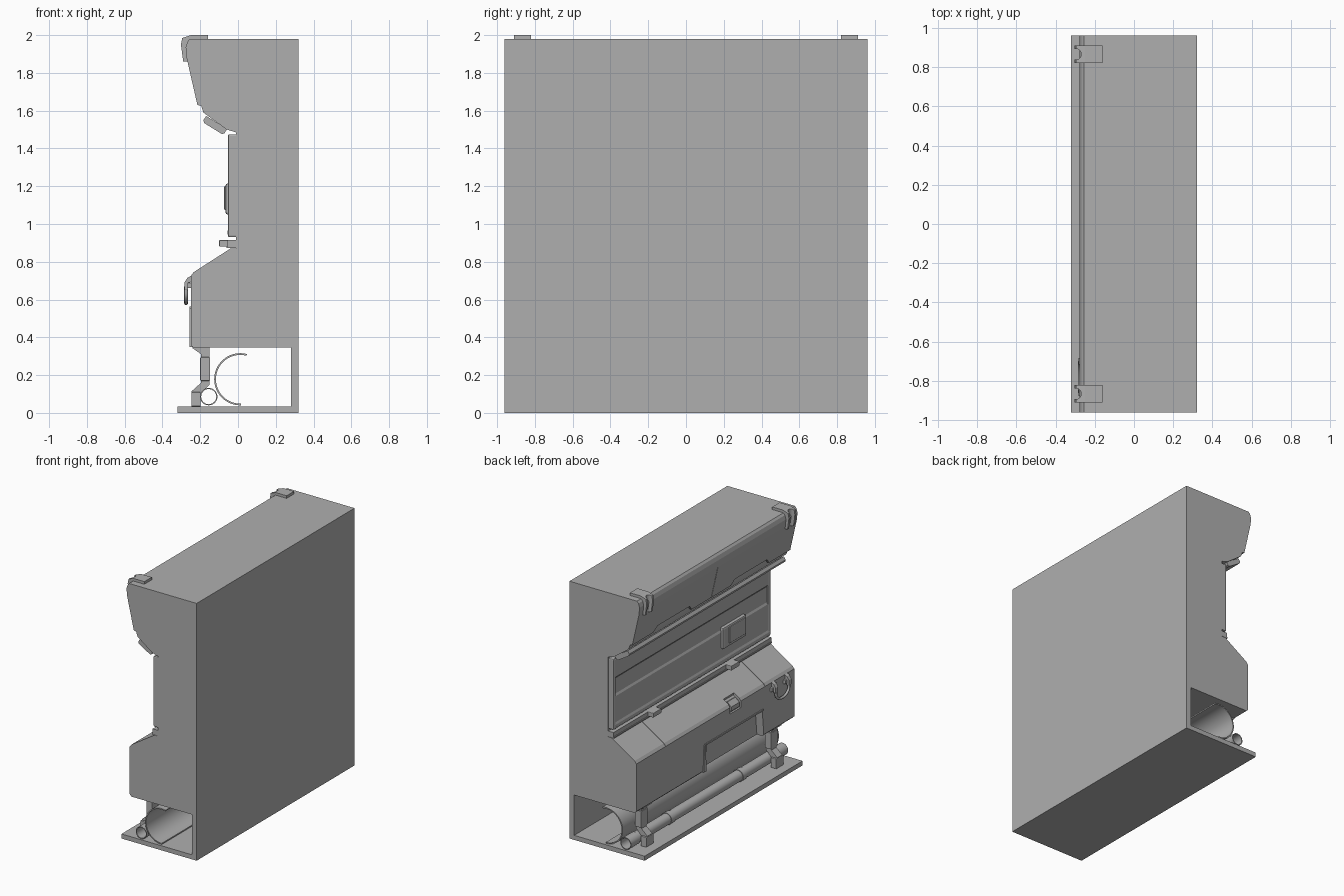
import bpy, bmesh, math
from mathutils import Vector

if "Cube" in bpy.data.objects:
    bpy.data.objects.remove(bpy.data.objects["Cube"])

# Mid-dark grey shared by every part
grey = bpy.data.materials.new("dark_grey")
grey.diffuse_color = (0.43, 0.43, 0.43, 1)
grey.use_nodes = True
grey.node_tree.nodes["Principled BSDF"].inputs["Base Color"].default_value = grey.diffuse_color


def finish(ob, bevel=0, smooth=False):
    if bevel:
        m = ob.modifiers.new("bevel", 'BEVEL')
        m.width, m.segments, m.limit_method = bevel, 2, 'ANGLE'
    if smooth:
        bpy.ops.object.select_all(action='DESELECT')
        ob.select_set(True)
        bpy.context.view_layer.objects.active = ob
        bpy.ops.object.shade_smooth_by_angle(angle=math.radians(35))
    return ob


def link(name, bm):
    bmesh.ops.recalc_face_normals(bm, faces=bm.faces)
    me = bpy.data.meshes.new(name)
    bm.to_mesh(me)
    bm.free()
    me.materials.append(grey)
    ob = bpy.data.objects.new(name, me)
    bpy.context.collection.objects.link(ob)
    return ob


def prism(name, pts, y0, y1, bevel=0, taper=0, smooth=False):
    """Extrude an x-z profile along y; taper narrows it with height."""
    bm = bmesh.new()
    zmin = min(z for _, z in pts)
    a = [bm.verts.new((x, y0 + taper * (z - zmin), z)) for x, z in pts]
    b = [bm.verts.new((x, y1 - taper * (z - zmin), z)) for x, z in pts]
    bm.faces.new(a)
    bm.faces.new(b[::-1])
    n = len(pts)
    for i in range(n):
        j = (i + 1) % n
        bm.faces.new((a[j], a[i], b[i], b[j]))
    return finish(link(name, bm), bevel, smooth)


def box(name, x0, x1, y0, y1, z0, z1, bevel=0):
    return prism(name, [(x0, z0), (x1, z0), (x1, z1), (x0, z1)], y0, y1, bevel)


def ring(x, z, r, a0, a1, n):
    return [(x + r * math.cos(math.radians(a0 + (a1 - a0) * i / n)),
             z + r * math.sin(math.radians(a0 + (a1 - a0) * i / n))) for i in range(n + 1)]


def tube(name, x, z, r, y0, y1, wall=0.002, n=32):
    """Open-ended hollow pipe along y."""
    bm = bmesh.new()
    loops = []
    for rad, y in ((r, y0), (r, y1), (r - wall, y1), (r - wall, y0)):
        loops.append([bm.verts.new((px, y, pz)) for px, pz in ring(x, z, rad, 0, 360, n)[:-1]])
    for k in range(4):
        p, q = loops[k], loops[(k + 1) % 4]
        for i in range(n):
            j = (i + 1) % n
            bm.faces.new((p[i], p[j], q[j], q[i]))
    return finish(link(name, bm), smooth=True)


def cut(ob, cutter):
    m = ob.modifiers.new("cut", 'BOOLEAN')
    m.operation, m.solver, m.object = 'DIFFERENCE', 'EXACT', cutter
    cutter.hide_render = True
    cutter.hide_viewport = True


# Main C-shaped wall body: base, back, cabinet, wall and overhang
body = prism("wall_body", [
    (0.32, 0), (0.32, 1.98), (-0.255, 1.98), (-0.268, 1.965), (-0.277, 1.935), (-0.272, 1.88),
    (-0.215, 1.63), (-0.195, 1.625), (-0.183, 1.59), (-0.06, 1.50), (-0.01, 1.485),
    (-0.01, 0.87), (-0.04, 0.87), (-0.235, 0.745), (-0.25, 0.725), (-0.25, 0.36),
    (-0.235, 0.345), (0.28, 0.345), (0.28, 0.035), (-0.32, 0.035), (-0.32, 0)], -0.96, 0.96)

# Recessed service bay in the cabinet, with a slim frame
cut(body, prism("bay_cutter", [(-0.3, 0.30), (-0.19, 0.30), (-0.19, 0.55), (-0.3, 0.55)],
                -0.595, 0.13, taper=0.1))
box("bay_frame_top", -0.256, -0.235, -0.58, 0.125, 0.55, 0.562)
prism("bay_frame_side", [(-0.256, 0.35), (-0.235, 0.35), (-0.235, 0.555), (-0.256, 0.555)],
      0.115, 0.15, taper=0.05)
# Cabinet section seams
for s in (-1, 1):
    y = s * 0.605
    cut(body, prism("seam_cutter", [(-0.3, 0.3), (-0.246, 0.3), (-0.246, 0.728), (-0.037, 0.866),
                                    (-0.06, 0.9), (-0.3, 0.75)], y - 0.0015, y + 0.0015))
# Latch recess on the cabinet edge
cut(body, prism("latch_cutter", [(-0.3, 0.675), (-0.235, 0.675), (-0.235, 0.72), (-0.185, 0.755),
                                 (-0.2, 0.80), (-0.3, 0.76)], -0.31, -0.18))
prism("cabinet_latch", [(-0.249, 0.69), (-0.249, 0.722), (-0.215, 0.752), (-0.19, 0.74),
                        (-0.22, 0.69)], -0.295, -0.195)
# Overhang panel seam and lower notches
cut(body, prism("panel_seam_cutter", [(-0.32, 1.88), (-0.265, 1.88), (-0.206, 1.62), (-0.3, 1.62)],
                -0.002, 0.002))
for s in (-1, 1):
    lo, hi = sorted((s * 0.22, s * 0.72))
    cut(body, prism("notch_cutter", [(-0.3, 1.61), (-0.195, 1.61), (-0.203, 1.67), (-0.3, 1.67)],
                    lo, hi, taper=0.9))

# Ribbed wall panel with a groove band
prism("wall_panel", [
    (0, 0.93), (-0.045, 0.93), (-0.055, 0.945), (-0.055, 0.965), (-0.048, 0.98), (-0.048, 1.18),
    (-0.04, 1.195), (-0.04, 1.315), (-0.052, 1.33), (-0.052, 1.46), (-0.045, 1.475), (0, 1.475)],
    -0.94, 0.94)
for s in (-1, 1):
    lo, hi = sorted((s * 0.925, s * 0.955))
    box("panel_end_frame", -0.053, 0, lo, hi, 0.93, 1.475, 0.008)

# Control box on the panel
box("control_box", -0.066, -0.03, -0.645, -0.36, 1.05, 1.215, 0.012)
box("control_screen", -0.074, -0.06, -0.63, -0.43, 1.075, 1.2, 0.005)

# Ledge rail with nubs
box("ledge_rail", -0.055, 0.0, -0.96, 0.96, 0.88, 0.915)
box("ledge_plate", -0.06, 0.07, -0.96, 0.96, 0.872, 0.882)
for y in (-0.46, 0.49):
    box("ledge_nub", -0.10, -0.05, y - 0.05, y + 0.05, 0.88, 0.915, 0.004)

# Tilted light strip under the overhang
prism("light_strip", [(-0.168, 1.572), (-0.183, 1.55), (-0.18, 1.535), (-0.085, 1.476),
                      (-0.072, 1.48), (-0.058, 1.503)], -0.95, 0.95)

# Forked corner brackets on top
for s in (-1, 1):
    y = s * 0.865
    br = prism("top_bracket", [
        (-0.16, 2.0), (-0.25, 2.0), (-0.295, 1.985), (-0.302, 1.95), (-0.29, 1.86), (-0.266, 1.86),
        (-0.268, 1.95), (-0.245, 1.976), (-0.16, 1.976)], y - 0.045, y + 0.045)
    bm = bmesh.new()
    bmesh.ops.create_cone(bm, cap_ends=True, segments=24, radius1=0.028, radius2=0.028, depth=0.4)
    bmesh.ops.translate(bm, verts=bm.verts, vec=(-0.297, y, 1.93))
    cut(br, link("bracket_cutter", bm))

# Cable clips and hanging cable
for y in (-0.70, -0.86):
    box("cable_socket", -0.268, -0.245, y - 0.035, y + 0.035, 0.66, 0.69, 0.005)
    prism("cable_clip", [(-0.25, 0.725), (-0.268, 0.715), (-0.284, 0.69), (-0.284, 0.65),
                         (-0.266, 0.65), (-0.262, 0.685), (-0.245, 0.70)], y - 0.016, y + 0.016)
cu = bpy.data.curves.new("cable", 'CURVE')
cu.dimensions, cu.bevel_depth, cu.bevel_resolution, cu.use_fill_caps = '3D', 0.01, 2, True
cu.materials.append(grey)
pts = [(-0.275, -0.70, 0.67), (-0.275, -0.71, 0.61), (-0.275, -0.78, 0.58),
       (-0.275, -0.85, 0.61), (-0.275, -0.86, 0.67)]
sp = cu.splines.new('BEZIER')
sp.bezier_points.add(len(pts) - 1)
for bp, p in zip(sp.bezier_points, pts):
    bp.co = Vector(p)
    bp.handle_left_type = bp.handle_right_type = 'AUTO'
bpy.context.collection.objects.link(bpy.data.objects.new("cable", cu))

# Large open pipe shell
prism("large_pipe", ring(0.012, 0.178, 0.138, 75, 272, 28) + ring(0.012, 0.178, 0.129, 272, 75, 28),
      -0.95, 0.95, smooth=True)

# Small pipe with slightly wider end sections
tube("small_pipe", -0.155, 0.086, 0.042, -0.955, 0.955)
for y0, y1 in ((-0.955, -0.84), (-0.46, -0.41), (0.41, 0.46), (0.84, 0.955)):
    tube("pipe_collar", -0.155, 0.086, 0.046, y0, y1, wall=0.005)

# Pipe support legs
for s in (-1, 1):
    y = s * 0.79
    prism("support_leg", [
        (-0.245, 0.346), (-0.195, 0.31), (-0.195, 0.16), (-0.245, 0.115), (-0.245, 0.034),
        (-0.20, 0.034), (-0.20, 0.10), (-0.15, 0.15), (-0.15, 0.346)], y - 0.03, y + 0.03)
    box("leg_sleeve", -0.20, -0.148, y - 0.042, y + 0.042, 0.17, 0.295, 0.004)
    box("leg_foot", -0.247, -0.198, y - 0.045, y + 0.045, 0.034, 0.11, 0.004)
